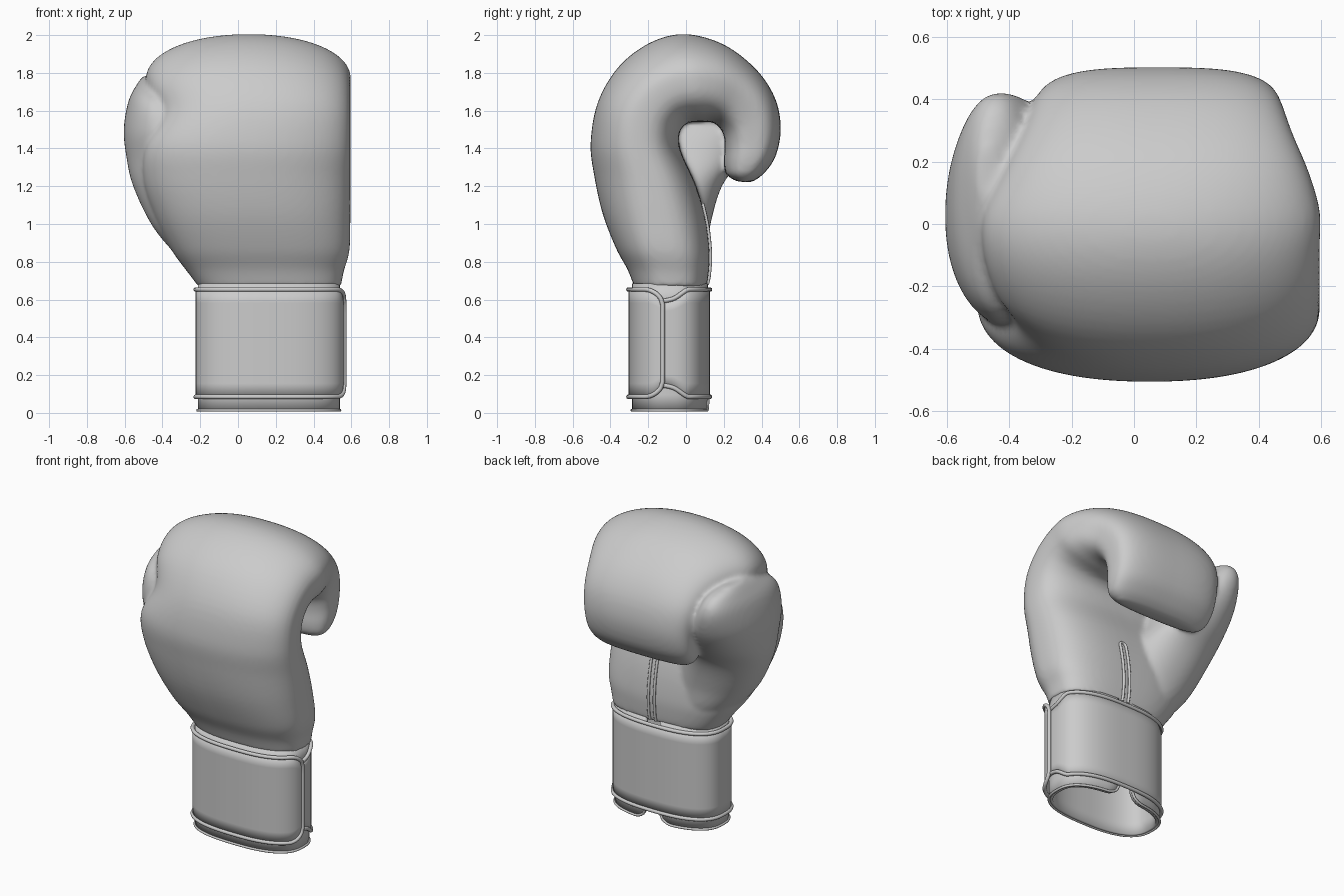
import bpy, bmesh
from math import sin, cos, pi, sqrt
from mathutils import Vector

if "Cube" in bpy.data.objects:
    bpy.data.objects.remove(bpy.data.objects["Cube"])


def make_object(name, bm):
    me = bpy.data.meshes.new(name)
    bm.to_mesh(me)
    bm.free()
    for p in me.polygons:
        p.use_smooth = True
    ob = bpy.data.objects.new(name, me)
    bpy.context.collection.objects.link(ob)
    return ob


def power(v, n):
    return (1 if v >= 0 else -1) * abs(v) ** (2 / n)


def smooth_rows(rows, steps=5):
    """Catmull-Rom interpolation of a short table of sections."""
    out = []
    for i in range(len(rows) - 1):
        a, b, c, d = (rows[min(max(k, 0), len(rows) - 1)] for k in range(i - 1, i + 3))
        for s in range(steps):
            t = s / steps
            out.append([0.5 * (2 * q + (r - p) * t + (2 * p - 5 * q + 4 * r - w) * t * t
                               + (3 * q - p - 3 * r + w) * t ** 3)
                        for p, q, r, w in zip(a, b, c, d)])
    return out + [list(rows[-1])]


def loft(bm, rows, inner_n, count=64):
    """Row = outer y, z, inner y, z, x min, x max, squareness of the outer half."""
    rings = []
    for oy, oz, iy, iz, x0, x1, outer_n in smooth_rows(rows):
        ring = []
        for k in range(count):
            u = 2 * pi * (k + 0.5) / count
            n = outer_n if sin(u) > 0 else inner_n
            c, s = power(cos(u), n), power(sin(u), n)
            ring.append(bm.verts.new(((x0 + x1) / 2 + (x1 - x0) / 2 * c,
                                      (oy + iy) / 2 + (oy - iy) / 2 * s,
                                      (oz + iz) / 2 + (oz - iz) / 2 * s)))
        rings.append(ring)
    for a, b in zip(rings, rings[1:]):
        for k in range(count):
            m = (k + 1) % count
            bm.faces.new((a[k], a[m], b[m], b[k]))
    bm.faces.new(rings[0])
    bm.faces.new(rings[-1])


def piping(name, points, radius, cyclic=False):
    cu = bpy.data.curves.new(name, 'CURVE')
    cu.dimensions = '3D'
    cu.bevel_depth = radius
    cu.bevel_resolution = 3
    cu.use_fill_caps = True
    sp = cu.splines.new('POLY')
    sp.points.add(len(points) - 1)
    for p, co in zip(sp.points, points):
        p.co = (*co, 1)
    sp.use_cyclic_u = cyclic
    ob = bpy.data.objects.new(name, cu)
    bpy.context.collection.objects.link(ob)
    return ob


def band(name, u0, u1, offset, z_range, thickness, count=180, rows=8):
    """Strip wrapped round the oval wrist; returns its border and bottom edge."""
    bm = bmesh.new()
    cols = []
    for i in range(count + 1):
        u = u0 + (u1 - u0) * i / count
        r = offset(u)
        x = 0.163 + (0.377 + r) * power(cos(u), 2.6)
        y = -0.085 + (0.202 + r) * power(sin(u), 2.6)
        lo, hi = z_range(u)
        cols.append([bm.verts.new((x, y, lo + (hi - lo) * j / rows)) for j in range(rows + 1)])
    for a, b in zip(cols, cols[1:]):
        for j in range(rows):
            bm.faces.new((a[j], b[j], b[j + 1], a[j + 1]))
    border = ([c[-1].co.copy() for c in cols] + [v.co.copy() for v in cols[-1][-2:0:-1]]
              + [c[0].co.copy() for c in reversed(cols)] + [v.co.copy() for v in cols[0][1:-1]])
    bottom = [c[0].co.copy() for c in cols]
    ob = make_object(name, bm)
    m = ob.modifiers.new("thickness", 'SOLIDIFY')
    m.thickness = thickness
    m.offset = -1
    return border, bottom


# padded hand: hooked from the wrist over the knuckles to the fingertips
hand_rows = [
    (-0.275, 0.67, 0.11, 0.67, -0.21, 0.545, 2.5),
    (-0.31, 0.76, 0.12, 0.74, -0.27, 0.56, 2.5),
    (-0.37, 0.87, 0.125, 0.85, -0.35, 0.59, 2.5),
    (-0.44, 1.05, 0.105, 1.02, -0.44, 0.595, 2.4),
    (-0.485, 1.25, 0.055, 1.20, -0.50, 0.595, 2.3),
    (-0.505, 1.43, -0.025, 1.38, -0.49, 0.595, 2.25),
    (-0.465, 1.65, -0.035, 1.48, -0.40, 0.595, 2.25),
    (-0.35, 1.84, 0.00, 1.53, -0.455, 0.595, 2.15),
    (-0.18, 1.965, 0.04, 1.54, -0.485, 0.595, 2.1),
    (0.00, 2.005, 0.08, 1.54, -0.48, 0.595, 2.1),
    (0.20, 1.95, 0.13, 1.54, -0.42, 0.56, 2.3),
    (0.37, 1.82, 0.17, 1.52, -0.36, 0.51, 2.7),
    (0.47, 1.67, 0.20, 1.47, -0.33, 0.48, 3.1),
    (0.502, 1.51, 0.205, 1.40, -0.31, 0.465, 3.1),
    (0.475, 1.36, 0.20, 1.32, -0.30, 0.455, 3.0),
    (0.41, 1.265, 0.215, 1.26, -0.28, 0.43, 2.7),
    (0.345, 1.22, 0.27, 1.225, -0.22, 0.37, 2.5),
]
# thumb: level sections as z, x min, x max, y min, y max
thumb_rows = [
    (0.72, -0.20, 0.10, -0.24, 0.08),
    (0.85, -0.34, 0.10, -0.27, 0.11),
    (1.00, -0.46, 0.08, -0.30, 0.13),
    (1.20, -0.555, 0.0, -0.31, 0.19),
    (1.35, -0.59, -0.10, -0.32, 0.30),
    (1.50, -0.605, -0.17, -0.33, 0.39),
    (1.65, -0.58, -0.28, -0.27, 0.42),
    (1.74, -0.535, -0.36, -0.10, 0.37),
    (1.785, -0.50, -0.44, 0.08, 0.24),
]
bm = bmesh.new()
loft(bm, hand_rows, 2.9)
loft(bm, [(y1, z, y0, z, x0, x1, 2.15) for z, x0, x1, y0, y1 in thumb_rows], 2.1)
bmesh.ops.recalc_face_normals(bm, faces=bm.faces)
hand = make_object("padded_hand_and_thumb", bm)
m = hand.modifiers.new("blend", 'REMESH')
m.mode = 'VOXEL'
m.voxel_size = 0.014
m.use_smooth_shade = True
m = hand.modifiers.new("soften", 'SMOOTH')
m.factor = 0.5
m.iterations = 7

# piped slit up the middle of the palm, laid on the surface
bpy.context.view_layer.update()
surface = hand.evaluated_get(bpy.context.evaluated_depsgraph_get())
outline = [(0.143, 0.68 + 0.04 * i) for i in range(11)]
outline += [(0.165 - 0.022 * cos(pi * i / 6), 1.08 + 0.022 * sin(pi * i / 6)) for i in range(7)]
outline += [(0.187, 1.08 - 0.04 * i) for i in range(11)]
points = []
for x, z in outline:
    hit, loc, _, _ = surface.ray_cast(Vector((x, 0.19, z)), Vector((0, -1, 0)))
    points.append((x, loc.y + 0.005 if hit and loc.y > -0.1 else 0.1, z))
piping("palm_slit_piping", points, 0.009)


# wrist lining, split at the palm side, with a rolled hem
def lining_z(u):
    d = min(u - (pi / 2 + 0.08), 2 * pi + pi / 2 - 0.08 - u)
    q = max(0, 1 - d / 0.2)
    return 0.012 + 0.06 * (1 - sqrt(max(0, 1 - q * q))), 0.685


border, hem = band("wrist_lining", pi / 2 + 0.08, 2 * pi + pi / 2 - 0.08,
                   lambda u: -0.001, lining_z, 0.025)
piping("lining_hem", [p + Vector((0, 0, 0.002)) for p in hem], 0.008)

# wrist strap: tapered start tucked under a round-cornered flap
START, END = -0.25, 2 * pi - 0.1


def strap_z(u):
    t = min(max((u + 0.1) / 0.5, 0), 1)
    inset = 0.06 * (1 - t * t * (3 - 2 * t))
    q = max(0, (u - (END - 0.42)) / 0.42)
    inset += 0.08 * (1 - sqrt(max(0, 1 - q * q)))
    return 0.085 + inset, 0.653 - inset


def strap_offset(u):
    t = min(max((u - pi) / (pi * 0.9), 0), 1)
    return 0.010 + 0.014 * t


border, _ = band("wrist_strap", START, END, strap_offset, strap_z, 0.012)
piping("strap_piping", border, 0.012, True)
